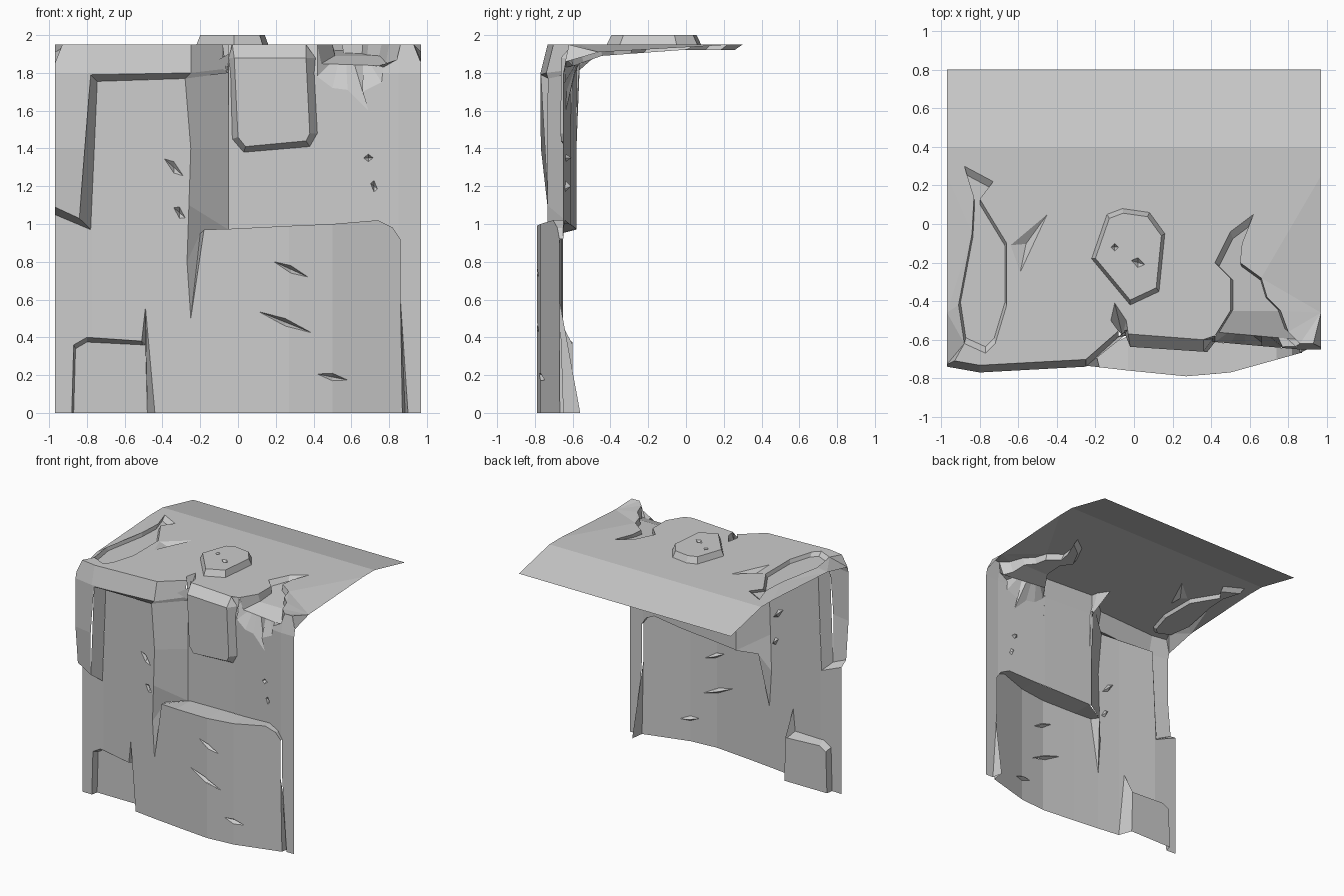
import bpy
import bmesh
from mathutils import Vector

cube = bpy.data.objects.get("Cube")
if cube:
    bpy.data.objects.remove(cube)

stone = bpy.data.materials.new("light_grey_stone")
stone.use_nodes = True
stone.diffuse_color = (.6, .6, .6, 1)
stone.node_tree.nodes["Principled BSDF"].inputs["Base Color"].default_value = stone.diffuse_color


def lerp(table, value):
    """Piecewise linear lookup."""
    for (a, p), (b, q) in zip(table, table[1:]):
        if value <= b:
            break
    return p + (q - p) * min(1, (value - a) / (b - a))


def fill(loops, place, cuts=()):
    """Triangulate flat loops (outline then holes), cut them, and place them in space."""
    bm = bmesh.new()
    for loop in loops:
        verts = [bm.verts.new((u, v, 0)) for u, v in loop]
        for a, b in zip(verts, verts[1:] + verts[:1]):
            bm.edges.new((a, b))
    bmesh.ops.triangle_fill(bm, use_beauty=True, normal=(0, 0, 1), edges=bm.edges[:])
    for axis, value in cuts:
        normal, point = Vector(), Vector()
        normal[axis], point[axis] = 1, value
        geometry = bm.verts[:] + bm.edges[:] + bm.faces[:]
        bmesh.ops.bisect_plane(bm, geom=geometry, dist=.0005, plane_co=point, plane_no=normal)
    faces = [[place(v.co.x, v.co.y) for v in face.verts] for face in bm.faces]
    bm.free()
    return faces


def strip(first, second, closed=False):
    """Quads between two rows of points."""
    if closed:
        first, second = first + first[:1], second + second[:1]
    return [[first[i], first[i + 1], second[i + 1], second[i]] for i in range(len(first) - 1)]


def fan(row, apex, closed=False):
    return strip(row, [apex] * len(row), closed)


def put(place, points):
    return [place(u, v) for u, v in points]


def shrink(points, centre, factor):
    return [tuple(c + (p - c) * factor for p, c in zip(point, centre)) for point in points]


def chip(u, v, width, slope, height):
    """Diamond outline of a small chisel mark."""
    rise = slope * width
    return [(u - width, v + rise), (u, v - height), (u + width, v - rise), (u, v + height)]


def dents(loops, place, push):
    """Close each small hole with a sunken point."""
    faces = []
    for loop in loops:
        row = put(place, loop)
        middle = sum((Vector(p) for p in row), Vector()) / len(row)
        faces += fan(row, tuple(middle + Vector(push)), True)
    return faces


def build(name, faces, facing):
    index, polygons = {}, []
    for face in faces:
        ids = [index.setdefault(tuple(round(c, 4) for c in p), len(index)) for p in face]
        ids = list(dict.fromkeys(ids))
        if len(ids) > 2:
            polygons.append(ids)
    mesh = bpy.data.meshes.new(name)
    mesh.from_pydata(list(index), [], polygons)
    bm = bmesh.new()
    bm.from_mesh(mesh)
    bmesh.ops.recalc_face_normals(bm, faces=bm.faces[:])
    total = sum((f.normal * f.calc_area() for f in bm.faces), Vector())
    if total.dot(Vector(facing)) < 0:
        bmesh.ops.reverse_faces(bm, faces=bm.faces[:])
    bm.to_mesh(mesh)
    bm.free()
    mesh.materials.append(stone)
    bpy.context.collection.objects.link(bpy.data.objects.new(name, mesh))


FRONT, UP = (0, -1, 0), (0, 0, 1)

# Plan curves of the cliff: depth along x
lower_plan = [(-.97, -.65), (-.77, -.66), (-.44, -.71), (-.25, -.735), (-.03, -.76),
              (.27, -.79), (.5, -.77), (.86, -.67), (.97, -.65)]
upper_plan = [(-.05, -.58), (.4, -.61), (.85, -.65), (.97, -.65)]
cornice_plan = [(-.97, -.74), (-.8, -.77), (-.25, -.74), (-.08, -.59)]


def lower(x, z):
    return (x, lerp(lower_plan, x), z)


def upper(x, z):
    return (x, lerp(upper_plan, x) + max(0, z - 1.8) * .2, z)


def overhang(x, z):
    return (x, lerp(cornice_plan, x) + max(0, z - 1.8) * .25 + max(0, 1.4 - z) * .1, z)


def recess(x, z):
    return (x, -.6, z)


# Lower cliff with its sunken panel, cracks and chisel marks
ledge = [(-.18, .97), (-.03, .975), (.27, .99), (.5, 1), (.74, 1.02), (.82, .98), (.86, .92)]
corner = [(-.28, 1.77), (-.25, 1.4), (-.26, 1.1), (-.27, .8), (-.25, .5)]
under = [(-.97, 1.05), (-.78, .97), (-.745, 1.755)]
frame = [(-.88, 0), (-.87, .36), (-.8, .4), (-.51, .38), (-.49, .56), (-.44, 0)]
panel = [(-.87, 0), (-.86, .34), (-.8, .375), (-.505, .36), (-.49, .36), (-.48, 0)]
outline = [(-.97, 0)] + frame + [(.87, 0), (.86, .6)] + ledge[::-1] + corner[::-1] + under[::-1]
marks = [chip(.28, .76, .09, .45, .02), chip(.25, .48, .14, .4, .02), chip(.5, .19, .08, .2, .02),
         chip(-.34, 1.3, .05, .9, .03), chip(-.31, 1.06, .03, .9, .03)]
faces = fill([outline] + marks, lower, [(0, x) for x, y in lower_plan[1:-1]])
faces += dents(marks, lower, (0, .03, 0))
faces += strip(put(lower, frame), put(recess, panel)) + fill([panel], recess)
faces += fan(put(lower, [(.87, 0), (.86, .6)]) + put(upper, [(.9, 0)]), (.885, -.56, 0))
build("lower_cliff", faces, FRONT)

# Inner corner running down into a split
deep = (-.2, -.66, .95)
inner = put(upper, [(-.05, 1.9), (-.05, 1.4), (-.05, .97)]) + [deep, lower(-.25, .5)]
faces = strip(put(lower, corner), inner) + fan(put(lower, [(-.25, .5), (-.18, .97)]), deep)
build("inner_corner", faces, FRONT)

# Ledge on top of the lower bulge
back = [deep] + put(upper, [(max(x, -.05), z) for x, z in ledge[1:]])
build("cliff_ledge", strip(put(lower, ledge), back), UP)

# Upper cliff with a broken top edge
broken = [(.86, 1.95), (.84, 1.87), (.77, 1.83), (.76, 1.75), (.66, 1.7), (.69, 1.6),
          (.58, 1.71), (.5, 1.72), (.42, 1.78), (.42, 1.95)]
outline = [(-.05, .97)] + ledge[1:] + [(.86, .6), (.9, 0), (.97, 0), (.97, 1.85), (.93, 1.95)]
outline += broken + [(-.05, 1.95)]
pits = [chip(.69, 1.35, .025, 0, .02), chip(.72, 1.2, .018, .8, .03)]
faces = fill([outline] + pits, upper, [(0, .4), (0, .85), (1, 1.8)])
build("upper_cliff", faces + dents(pits, upper, (0, .03, 0)), FRONT)

# Overhanging cornice with its side column
lip = [(-.97, 1.09), (-.84, 1.03), (-.78, 1.79), (-.25, 1.8), (-.08, 1.82)]
crest = [(-.08, 1.95), (-.25, 1.95), (-.8, 1.95), (-.93, 1.95), (-.97, 1.85)]
faces = fill([lip + crest], overhang, [(0, -.8), (0, -.25), (1, 1.8), (1, 1.4)])
faces += strip(put(overhang, lip), put(lower, under + corner[:1]) + [upper(-.05, 1.8)])
build("cornice", faces, FRONT)


# Hanging slab
def slab(x, z):
    return (x, lerp(upper_plan, x) - .055, z)


rim = [(-.05, 1.88), (-.03, 1.45), (.03, 1.38), (.38, 1.41), (.42, 1.48), (.41, 1.88)]
face = [(-.02, 1.88), (0, 1.46), (.04, 1.41), (.36, 1.44), (.38, 1.48), (.36, 1.88)]
shoulder = [(-.03, -.57, 1.95), (.36, -.6, 1.95)]
faces = strip(put(upper, rim), put(slab, face)) + fill([face], slab)
faces += strip(put(slab, [face[0], face[-1]]), shoulder)
faces += [[slab(*face[0]), upper(*rim[0]), shoulder[0]], [slab(*face[-1]), upper(*rim[-1]), shoulder[1]]]
build("hanging_slab", faces, FRONT)

# Ground on top, sloping down at the back and at the front corners
side_drop = [(-.72, 1.85), (-.62, 1.86), (-.46, 1.91), (.25, 1.95), (.4, 1.95), (.8, 1.86)]


def ground(x, y):
    return (x, y, lerp(side_drop if abs(x) > .96 else side_drop[-2:], max(y, .4) if abs(x) < .96 else y))


def floor(x, y):
    return (x, y, lerp([(-.64, 1.82), (-.45, 1.89), (.1, 1.93)], y))


def groove_floor(x, y):
    return (x, y, 1.92)


notch = [(-.08, -.555), (-.12, -.5), (-.1, -.41), (-.04, -.5), (-.03, -.57)]
hollow = [(.42, -.58), (.5, -.45), (.5, -.28), (.42, -.2), (.5, -.04), (.62, .05), (.56, -.1),
          (.55, -.2), (.66, -.28), (.69, -.38), (.76, -.45), (.8, -.56), (.86, -.62)]
groove = [(-.88, .3), (-.73, .22), (-.8, .13), (-.66, -.1), (-.66, -.42), (-.72, -.62),
          (-.77, -.67), (-.88, -.62), (-.91, -.42), (-.84, -.05), (-.83, .14)]
scar = [(-.64, -.11), (-.45, .05), (-.59, -.25)]
west = [(-.97, .8), (-.97, .4), (-.97, .25), (-.97, -.46)]
east = [(-x, y) for x, y in west[::-1]]
outline = west + [overhang(x, z)[:2] for x, z in crest[::-1]] + notch + [(.36, -.6)] + hollow
outline += [(.93, -.62), (.97, -.64)] + east
faces = fill([outline, groove, scar], ground, [(1, .4)]) + dents([scar], ground, (0, 0, -.03))
bed = shrink(groove, (-.78, -.25), .92)
faces += strip(put(ground, groove), put(groove_floor, bed), True) + fill([bed], groove_floor)
faces += fan(put(ground, notch), (-.06, -.58, 1.8))
build("top_ground", faces, UP)

# Broken hollow spilling over the front edge
basin = shrink(hollow, (.63, -.4), .9)
faces = strip(put(ground, hollow), put(floor, basin)) + fill([basin], floor, [(1, -.45)])
start, end = Vector(floor(*basin[-1])), Vector(floor(*basin[0]))
edge = [tuple(start.lerp(end, i / (len(broken) - 1))) for i in range(len(broken))]
build("broken_hollow", faces + strip(put(upper, broken), edge), UP)


# Raised flat stone with two pits
def stone_top(x, y):
    return (x, y, 2)


base = [(-.22, -.18), (-.14, .05), (-.06, .08), (.08, .06), (.16, -.05), (.13, -.35), (-.02, -.42)]
top = shrink(base, (-.02, -.16), .9)
pits = [chip(-.1, -.12, .02, 0, .02), chip(.02, -.2, .035, .3, .025)]
faces = strip(put(ground, base), put(stone_top, top), True) + fill([top] + pits, stone_top)
build("raised_stone", faces + dents(pits, stone_top, (0, 0, -.03)), UP)
